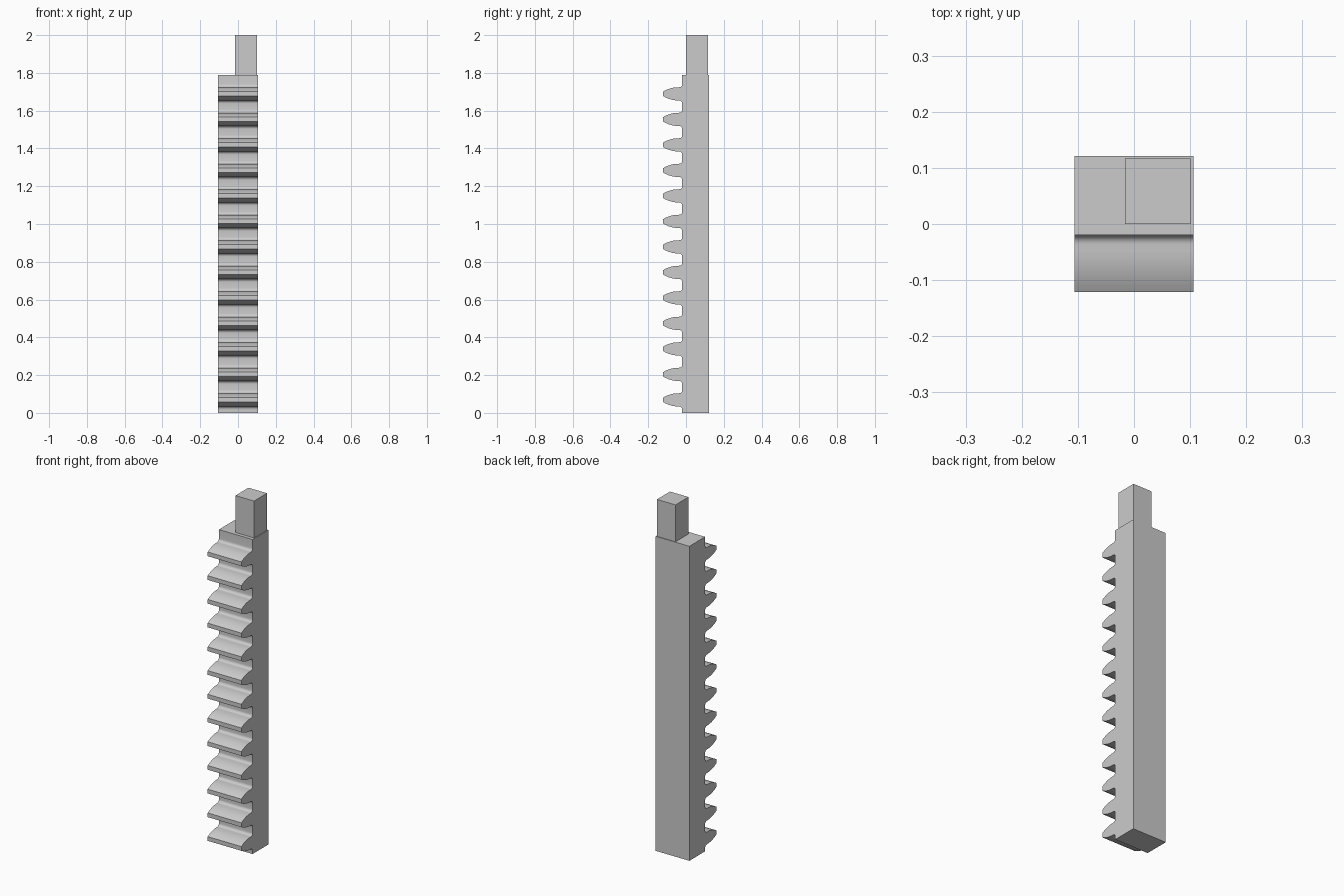
import bpy, bmesh, math

if "Cube" in bpy.data.objects:
    bpy.data.objects.remove(bpy.data.objects["Cube"], do_unlink=True)

grey = bpy.data.materials.new("plain grey")
grey.use_nodes = True
colour = (0.6, 0.6, 0.6, 1)
grey.diffuse_color = colour
grey.node_tree.nodes["Principled BSDF"].inputs["Base Color"].default_value = colour


def extrude_outline(name, outline, x0, x1):
    """Extrude a closed (y, z) outline along x."""
    bm = bmesh.new()
    face = bm.faces.new([bm.verts.new((x0, y, z)) for y, z in outline])
    extruded = bmesh.ops.extrude_face_region(bm, geom=[face])["geom"]
    moved = [v for v in extruded if isinstance(v, bmesh.types.BMVert)]
    bmesh.ops.translate(bm, verts=moved, vec=(x1 - x0, 0, 0))
    bmesh.ops.recalc_face_normals(bm, faces=bm.faces)
    mesh = bpy.data.meshes.new(name)
    bm.to_mesh(mesh)
    bm.free()
    mesh.materials.append(grey)
    obj = bpy.data.objects.new(name, mesh)
    bpy.context.collection.objects.link(obj)
    return obj


TEETH, PITCH, FIRST = 13, 0.135, 0.069
BACK, ROOT, TIP, TOP = 0.121, -0.02, -0.121, 1.79
HALF, TIP_HALF, FILLET = 0.035, 0.012, 0.016

# Half a tooth, tip to root: convex flank, then a round root fillet
flank_length = ROOT - FILLET - TIP
half_tooth = []
for i in range(9):
    t = i / 8
    half_tooth.append((TIP + flank_length * t, HALF - (HALF - TIP_HALF) * (1 - t) ** 2.2))
for i in range(1, 7):
    a = math.radians(15 * i)
    half_tooth.append((ROOT - FILLET + FILLET * math.sin(a),
                       HALF + FILLET * (1 - math.cos(a))))

# Rack bar with its teeth as one profile
outline = [(BACK, TOP), (BACK, 0), (ROOT, 0)]
for n in range(TEETH):
    centre = FIRST + n * PITCH
    outline += [(y, centre - h) for y, h in reversed(half_tooth)]
    outline += [(y, centre + h) for y, h in half_tooth]
outline.append((ROOT, TOP))
rack = extrude_outline("toothed_rack", outline, -0.106, 0.106)

# Square post on the top end
post = extrude_outline("end_post", [(0, TOP), (0.117, TOP), (0.117, 2), (0, 2)], -0.016, 0.101)

# Smooth flanks with crisp corners
bpy.ops.object.select_all(action="DESELECT")
rack.select_set(True)
bpy.context.view_layer.objects.active = rack
bpy.ops.object.shade_smooth_by_angle(angle=math.radians(25))
